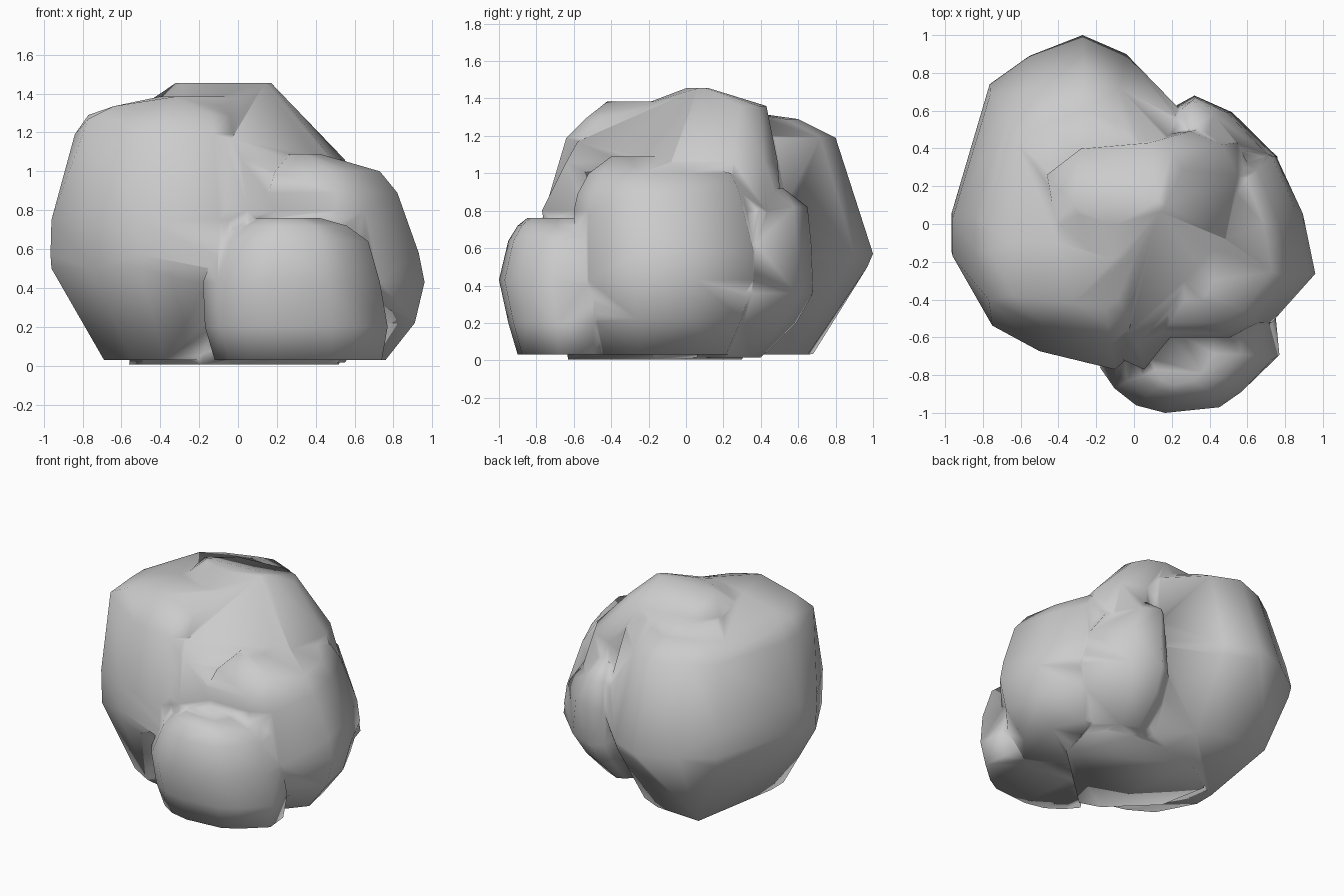
import bpy, bmesh, math

if "Cube" in bpy.data.objects:
    bpy.data.objects.remove(bpy.data.objects["Cube"])


def boulder(name, plan, levels, corners=()):
    """Convex boulder: plan outline fitted to (z, x0, x1, y0, y1) at each level, plus extra corners."""
    xs, ys = [p[0] for p in plan], [p[1] for p in plan]
    ax, ay = min(xs), min(ys)
    w, d = max(xs) - ax, max(ys) - ay
    bm = bmesh.new()
    for z, x0, x1, y0, y1 in levels:
        for x, y in plan:
            bm.verts.new((x0 + (x - ax) / w * (x1 - x0),
                          y0 + (y - ay) / d * (y1 - y0), z))
    for c in corners:
        bm.verts.new(c)
    res = bmesh.ops.convex_hull(bm, input=bm.verts)
    junk = {g for g in res["geom_interior"] + res["geom_unused"]
            if isinstance(g, bmesh.types.BMVert)}
    bmesh.ops.delete(bm, geom=list(junk), context='VERTS')
    bmesh.ops.dissolve_limit(bm, angle_limit=math.radians(4),
                             verts=bm.verts, edges=bm.edges)
    bmesh.ops.triangulate(bm, faces=bm.faces)
    bmesh.ops.recalc_face_normals(bm, faces=bm.faces)
    for f in bm.faces:
        f.smooth = True
    me = bpy.data.meshes.new(name)
    bm.to_mesh(me)
    bm.free()
    ob = bpy.data.objects.new(name, me)
    bpy.context.collection.objects.link(ob)
    return ob


# Large boulder on the left and back
left = boulder(
    "boulder_cluster",
    [(-.27, 1), (-.55, .89), (-.76, .74), (-.96, .06), (-.96, -.15), (-.75, -.53),
     (-.5, -.67), (-.1, -.77), (.02, -.66), (.14, -.1), (.35, .3), (.25, .6), (-.04, .9)],
    [(.03, -.69, .2, -.6, .65), (.5, -.96, .34, -.76, .97), (.57, -.965, .35, -.77, 1),
     (.75, -.96, .35, -.77, .94), (1.19, -.84, .25, -.64, .80),
     (1.29, -.77, .2, -.54, .6), (1.335, -.64, .1, -.45, .3)],
    [(-.32, -.42, 1.385), (.04, -.08, 1.385), (-.4, -.1, 1.385),
     (-.64, -.38, 1.335), (-.77, -.4, 1.27), (-.58, .68, .035)])

# Tall boulder in the middle
middle = boulder(
    "tall_middle_boulder",
    [(-.47, .2), (-.2, .46), (.1, .49), (.35, .52), (.53, .44), (.62, .25),
     (.55, -.13), (.32, -.4), (.05, -.77), (-.1, -.7), (-.4, -.3)],
    [(.005, -.56, .52, -.63, .3), (.6, -.5, .6, -.72, .44), (.8, -.48, .64, -.77, .51),
     (1.06, -.47, .55, -.64, .49), (1.17, -.46, .44, -.58, .47),
     (1.36, -.46, .26, -.25, .43), (1.455, -.32, .17, 0, .13)])

# Boulder on the right
right = boulder(
    "right_boulder",
    [(.1, -.2), (.2, .35), (.55, .42), (.77, .37), (.9, .06), (.96, -.26),
     (.75, -.52), (.6, -.6), (.2, -.6)],
    [(.03, .1, .76, -.5, .25), (.22, .05, .91, -.56, .34), (.43, .02, .96, -.6, .41),
     (.58, .02, .93, -.6, .41), (.8, .03, .85, -.6, .36), (.89, .07, .82, -.58, .33),
     (1.0, .12, .73, -.52, .28), (1.09, .25, .42, -.4, -.1)])

# Small boulder at the front
front = boulder(
    "small_front_boulder",
    [(-.18, -.76), (-.1, -.87), (.02, -.96), (.18, -1), (.48, -.97), (.6, -.89),
     (.77, -.72), (.75, -.5), (.5, -.4), (0, -.45)],
    [(.03, -.12, .74, -.9, -.42), (.2, -.17, .77, -.95, -.4), (.43, -.18, .73, -1, -.4),
     (.64, -.1, .67, -.95, -.4), (.72, 0, .56, -.9, -.45), (.76, .08, .42, -.85, -.5)])

# Wedge boulder at the back right
wedge = boulder(
    "back_wedge_boulder",
    [(0, .4), (.23, .64), (.32, .69), (.52, .6), (.76, .36), (.7, .1), (.1, 0)],
    [(.015, .1, .55, 0, .4), (.2, .03, .66, 0, .59), (.36, 0, .76, 0, .68),
     (.62, .05, .7, .05, .67), (.82, .12, .56, .1, .65), (.92, .22, .46, .2, .52)])

# Fuse all boulders into one rock surface
bpy.context.view_layer.objects.active = left
for other in (middle, right, front, wedge):
    mod = left.modifiers.new("fuse", 'BOOLEAN')
    mod.operation, mod.solver, mod.object = 'UNION', 'EXACT', other
    bpy.ops.object.modifier_apply(modifier=mod.name)
    bpy.data.objects.remove(other)
for p in left.data.polygons:
    p.use_smooth = True
